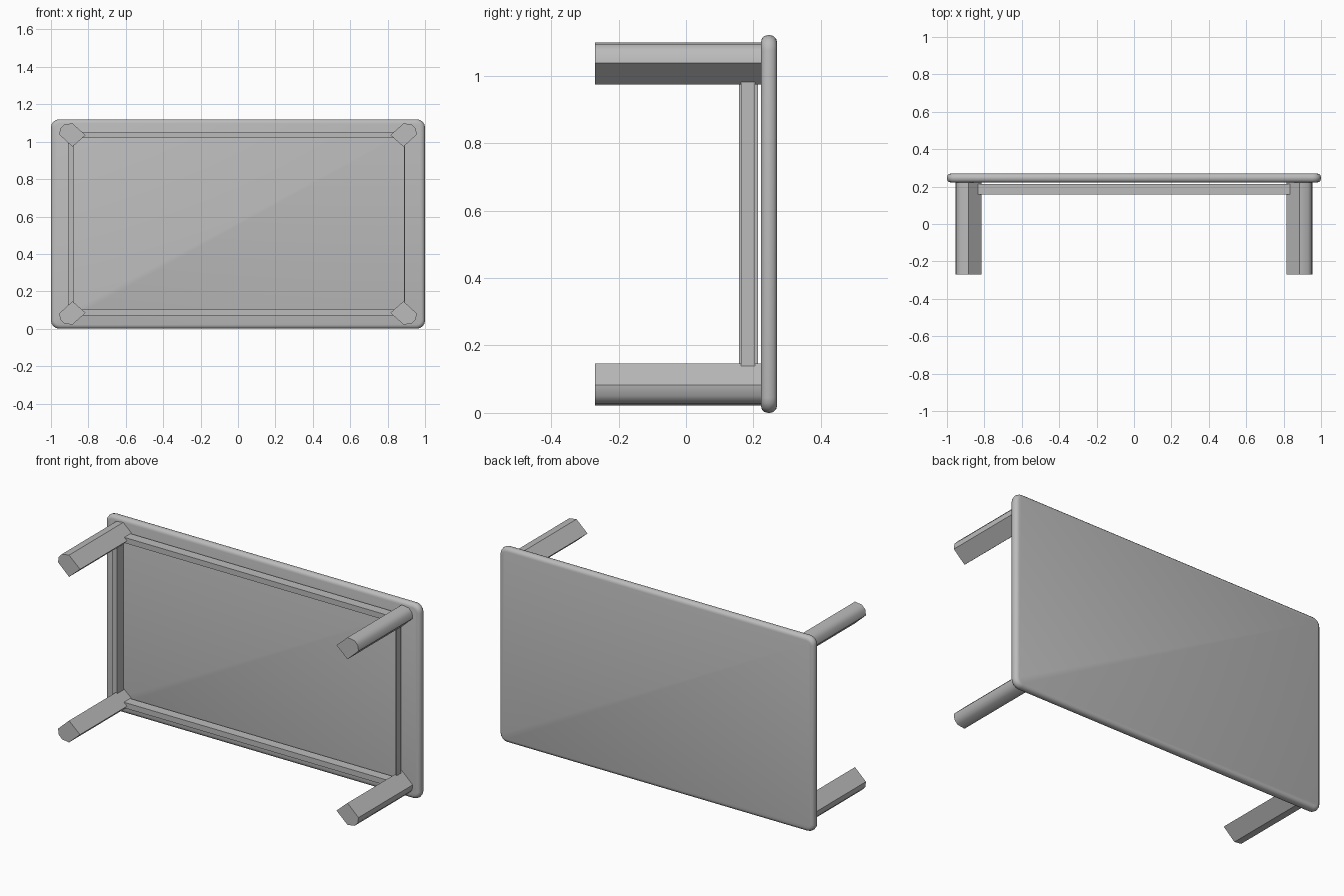
import bpy, bmesh, math

cube = bpy.data.objects.get("Cube")
if cube:
    bpy.data.objects.remove(cube, do_unlink=True)

grey = bpy.data.materials.new("plain grey")
grey.use_nodes = True
colour = (0.5, 0.5, 0.5, 1)
grey.diffuse_color = colour
grey.node_tree.nodes["Principled BSDF"].inputs["Base Color"].default_value = colour

HEIGHT = 1.12
MID = HEIGHT / 2


def finish(name, bm, smooth=35):
    bmesh.ops.recalc_face_normals(bm, faces=bm.faces)
    mesh = bpy.data.meshes.new(name)
    bm.to_mesh(mesh)
    bm.free()
    mesh.materials.append(grey)
    obj = bpy.data.objects.new(name, mesh)
    bpy.context.collection.objects.link(obj)
    bpy.ops.object.select_all(action='DESELECT')
    obj.select_set(True)
    bpy.context.view_layer.objects.active = obj
    bpy.ops.object.shade_smooth_by_angle(angle=math.radians(smooth))
    return obj


def box(low, high):
    bm = bmesh.new()
    bmesh.ops.create_cube(bm, size=1)
    for v in bm.verts:
        v.co = [a + (c + 0.5) * (b - a) for a, b, c in zip(low, high, v.co)]
    return bm


# Table top: rounded corners, then a rounded rim
bm = box((-1, 0.222, 0), (1, 0.27, HEIGHT))
corners = [e for e in bm.edges if abs(e.verts[0].co.y - e.verts[1].co.y) > 0.01]
bmesh.ops.bevel(bm, geom=corners, offset=0.045, segments=4, profile=0.5, affect='EDGES')
rim = [e for e in bm.edges if abs(e.verts[0].co.y - e.verts[1].co.y) < 0.001]
bmesh.ops.bevel(bm, geom=rim, offset=0.021, segments=3, profile=0.5, affect='EDGES')
finish("table_top", bm)

# Legs: diagonal inner face and a rounded outer corner, mirrored to each corner
PROFILE = [(0.14, 0.063), (0.07, 0.125), (0, 0.06), (0.004, 0.028), (0.025, 0.006), (0.07, 0)]
for side, sx in (("left", 1), ("right", -1)):
    for level, sz in (("upper", 1), ("lower", -1)):
        bm = bmesh.new()
        ring = [bm.verts.new((sx * (0.955 - x), -0.27, MID + sz * (MID - 0.022 - z)))
                for x, z in PROFILE]
        base = bm.faces.new(ring)
        out = bmesh.ops.extrude_face_region(bm, geom=[base])
        for v in out["geom"]:
            if isinstance(v, bmesh.types.BMVert):
                v.co.y = 0.23
        if base.is_valid is False or not any(
                all(abs(v.co.y + 0.27) < 0.001 for v in f.verts) for f in bm.faces):
            bm.faces.new(ring)
        finish(f"{level}_{side}_leg", bm, 40)

# Long rails between the legs
for level, z in (("upper", 1.035), ("lower", 0.087)):
    finish(f"{level}_rail", box((-0.84, 0.157, z - 0.016), (0.84, 0.213, z + 0.016)))

# Short rails at the two ends
finish("right_rail", box((-0.91, 0.157, 0.12), (-0.878, 0.213, 1)))
finish("left_rail", box((0.887, 0.163, 0.12), (0.893, 0.205, 1)))
